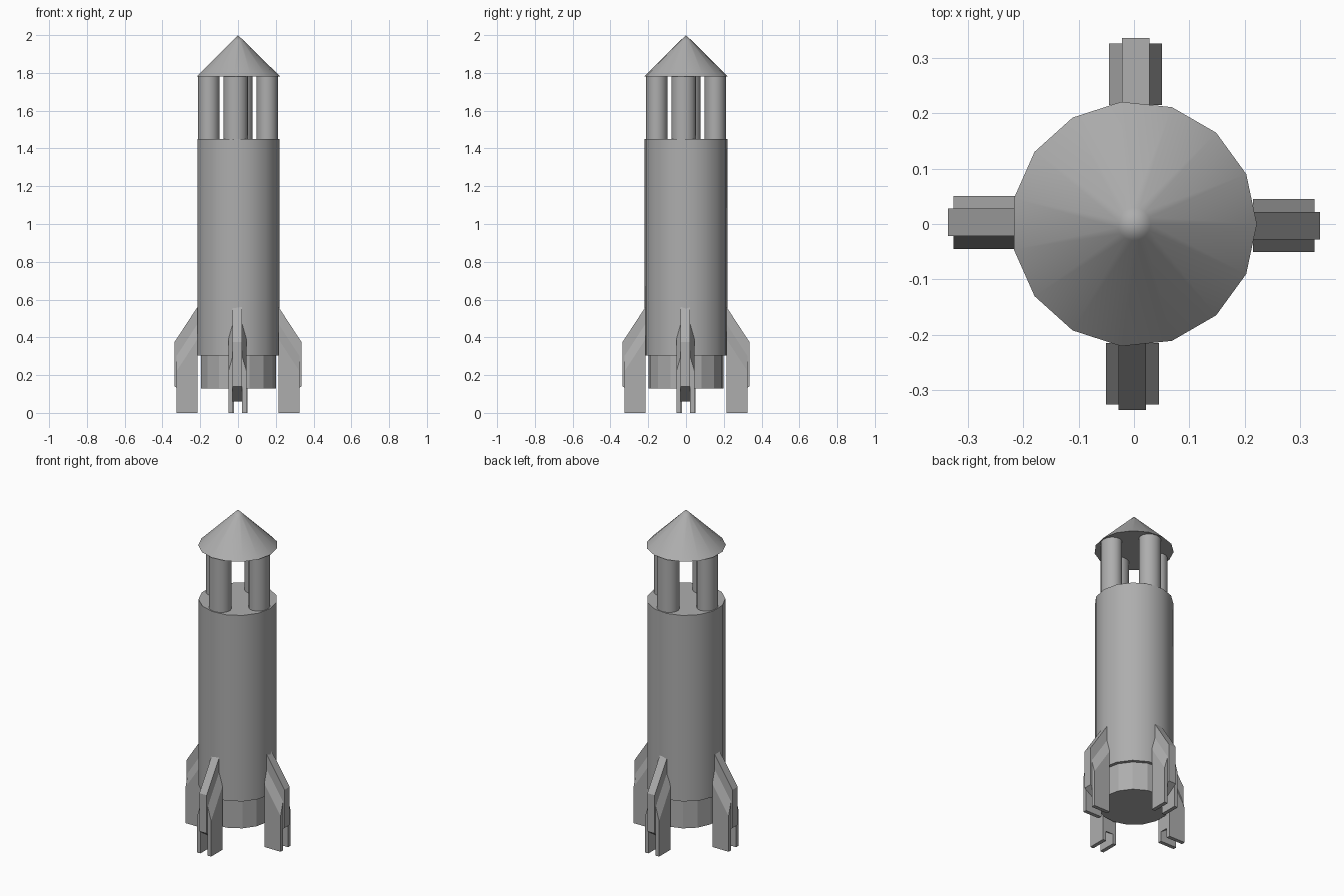
import bpy, bmesh, math
from mathutils import Matrix

if "Cube" in bpy.data.objects:
    bpy.data.objects.remove(bpy.data.objects["Cube"])

SIDES = 15
grey = bpy.data.materials.new("dark_grey")
grey.diffuse_color = (0.42, 0.42, 0.42, 1)
grey.use_nodes = True
grey.node_tree.nodes["Principled BSDF"].inputs["Base Color"].default_value = grey.diffuse_color


def finish(name, bm, smooth=False):
    bmesh.ops.recalc_face_normals(bm, faces=bm.faces)
    me = bpy.data.meshes.new(name)
    bm.to_mesh(me)
    bm.free()
    me.materials.append(grey)
    ob = bpy.data.objects.new(name, me)
    bpy.context.collection.objects.link(ob)
    if smooth:
        bpy.ops.object.select_all(action='DESELECT')
        ob.select_set(True)
        bpy.context.view_layer.objects.active = ob
        bpy.ops.object.shade_smooth_by_angle(angle=math.radians(35))
    return ob


def turned(name, profile, smooth=True, place=None):
    """Closed turned shape from (radius, height) points, first corner on +x."""
    bm = bmesh.new()
    rings = []
    for r, z in profile:
        if r == 0:
            rings.append([bm.verts.new((0, 0, z))] * SIDES)
        else:
            rings.append([bm.verts.new((r * math.cos(a), r * math.sin(a), z))
                          for a in (2 * math.pi * k / SIDES for k in range(SIDES))])
    for lo, hi in zip(rings, rings[1:]):
        for k in range(SIDES):
            j = (k + 1) % SIDES
            quad = [lo[k], lo[j], hi[j], hi[k]]
            bm.faces.new(list(dict.fromkeys(quad)))
    for ring, (r, z) in ((rings[0], profile[0]), (rings[-1], profile[-1])):
        if r > 0:
            bm.faces.new(ring)
    if place:
        bm.transform(place)
    return finish(name, bm, smooth)


def loft(bm, prof_a, ya, prof_b, yb):
    """Solid between two matching (radius, height) outlines at two y positions."""
    a = [bm.verts.new((r, ya, z)) for r, z in prof_a]
    b = [bm.verts.new((r, yb, z)) for r, z in prof_b]
    bm.faces.new(a)
    bm.faces.new(b[::-1])
    n = len(a)
    for i in range(n):
        j = (i + 1) % n
        bm.faces.new((a[i], b[i], b[j], a[j]))


# main body, engine nozzle and nose cone
turned("body", [(0.22, 0.305), (0.22, 1.45)])
turned("nozzle", [(0.2, 0.13), (0.2, 0.305)], smooth=False)
turned("nose_cone", [(0.222, 1.782), (0.03, 1.971), (0, 2.0)])

# fin outlines: thin core plate, and thicker cheek pads with a sloped upper bevel
core = [(0.215, 0.06), (0.336, 0.14), (0.336, 0.375), (0.215, 0.56)]
pad_in = [(0.215, 0), (0.326, 0), (0.326, 0.30), (0.215, 0.47)]
pad_out = [(0.215, 0), (0.326, 0), (0.326, 0.22), (0.215, 0.39)]

for i in range(4):
    turn = Matrix.Rotation(i * math.pi / 2, 4, 'Z')
    # support columns, slightly off the axis and a little wider sideways
    place = turn @ Matrix.Translation((0.154, -0.013, 0)) @ Matrix.Diagonal((0.058, 0.065, 1, 1))
    turned(f"column_{i + 1}", [(1, 1.45), (1, 1.783)], place=place)
    # fins
    bm = bmesh.new()
    loft(bm, core, -0.025, core, 0.025)
    for s in (-1, 1):
        loft(bm, pad_in, s * 0.025, pad_out, s * 0.048)
    bm.transform(turn @ Matrix.Translation((0, -0.003, 0)))
    finish(f"fin_{i + 1}", bm)
